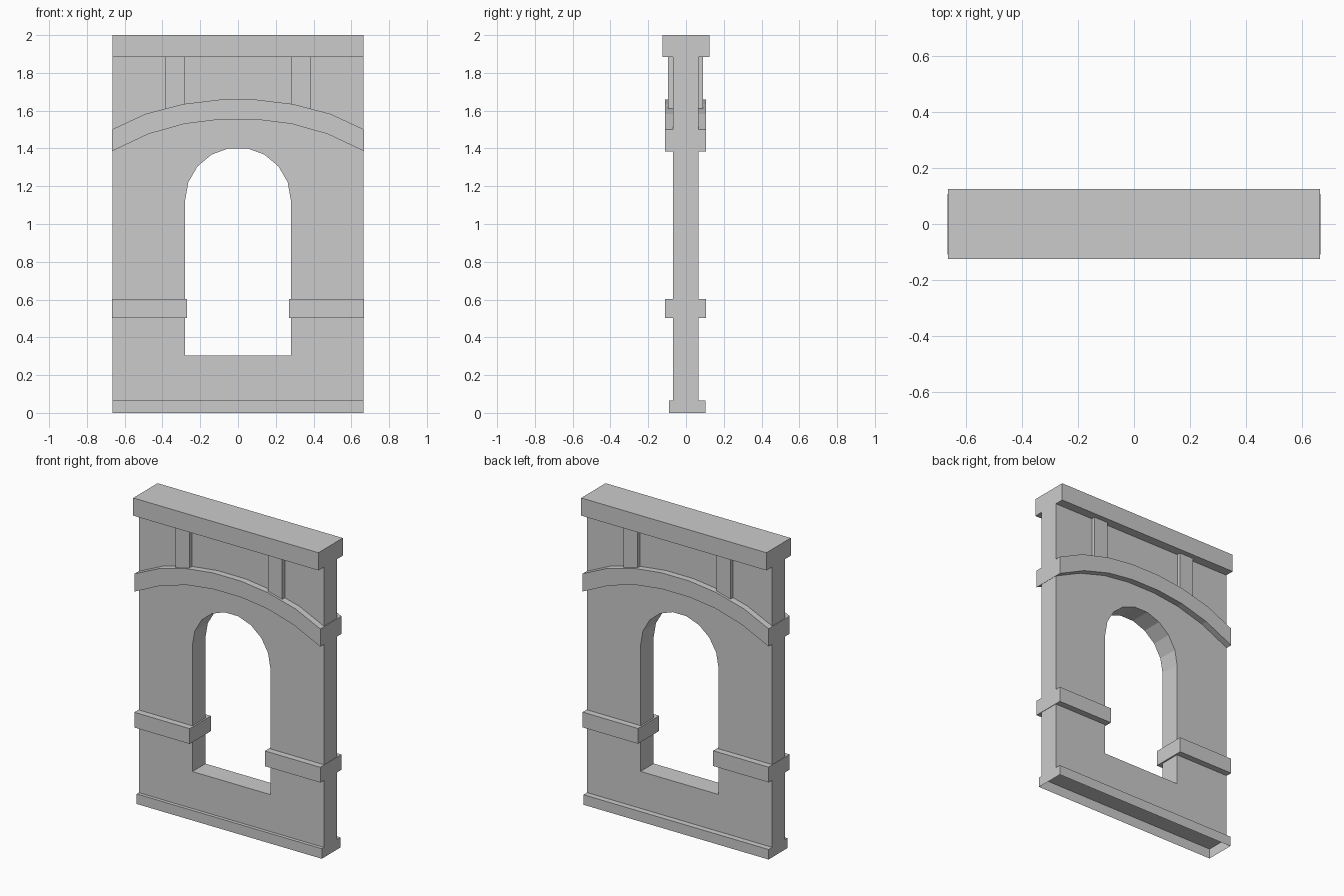
import bpy, bmesh, math

if "Cube" in bpy.data.objects:
    bpy.data.objects.remove(bpy.data.objects["Cube"])


def prism(name, profile, y0, y1, mirror=False, skip=None):
    """Extrude an (x, z) outline from y0 to y1; skip(face) drops unwanted faces."""
    bm = bmesh.new()
    face = bm.faces.new([bm.verts.new((x, y0, z)) for x, z in profile])
    ext = bmesh.ops.extrude_face_region(bm, geom=[face], use_keep_orig=True)
    moved = [v for v in ext["geom"] if isinstance(v, bmesh.types.BMVert)]
    bmesh.ops.translate(bm, verts=moved, vec=(0, y1 - y0, 0))
    bmesh.ops.recalc_face_normals(bm, faces=bm.faces)
    if skip:
        bmesh.ops.delete(bm, geom=[f for f in bm.faces if skip(f)], context="FACES_ONLY")
    me = bpy.data.meshes.new(name)
    bm.to_mesh(me)
    bm.free()
    ob = bpy.data.objects.new(name, me)
    bpy.context.collection.objects.link(ob)
    if mirror:
        ob.modifiers.new("Mirror", "MIRROR").use_axis[0] = True
    return ob


def rect(x0, x1, z0, z1):
    return [(x0, z0), (x1, z0), (x1, z1), (x0, z1)]


def on_seam(f):
    return all(abs(v.co.x) < 1e-5 for v in f.verts)


W = 0.665          # half width of the wall
BASE_TOP = 0.065
CORNICE = 1.885

# Wall with a round-headed window, right half mirrored
R, SPRING, SILL = 0.28, 1.125, 0.305
arc = [(R * math.cos(math.radians(a)), SPRING + R * math.sin(math.radians(a)))
       for a in (80, 60, 40, 20, 0)]
wall = [(0, BASE_TOP), (W, BASE_TOP), (W, CORNICE), (0, CORNICE), (0, arc[0][1])]
wall += arc + [(R, SILL), (0, SILL)]
prism("wall", wall, -0.068, 0.066, mirror=True, skip=on_seam)

# Plinth, hollow and open underneath
prism("plinth", rect(-W, W, 0, BASE_TOP), -0.09, 0.103,
      skip=lambda f: all(v.co.z < 1e-5 for v in f.verts))

# Cornice
prism("cornice", rect(-W, W, CORNICE, 2.0), -0.125, 0.125)

# Curved band running through the wall
top = [(0, 1.658), (0.1, 1.658), (0.29, 1.635), (0.49, 1.583), (0.668, 1.5)]
bottom = [(0.668, 1.385), (0.475, 1.476), (0.285, 1.53), (0.1, 1.553), (0, 1.553)]
prism("arched_band", top + bottom, -0.11, 0.107, mirror=True, skip=on_seam)

# String course blocks beside the window
prism("string_course", rect(0.27, 0.668, 0.503, 0.602), -0.11, 0.107, mirror=True)

# Short posts between band and cornice
prism("post", rect(0.283, 0.384, 1.6, CORNICE), -0.095, 0.091, mirror=True)
